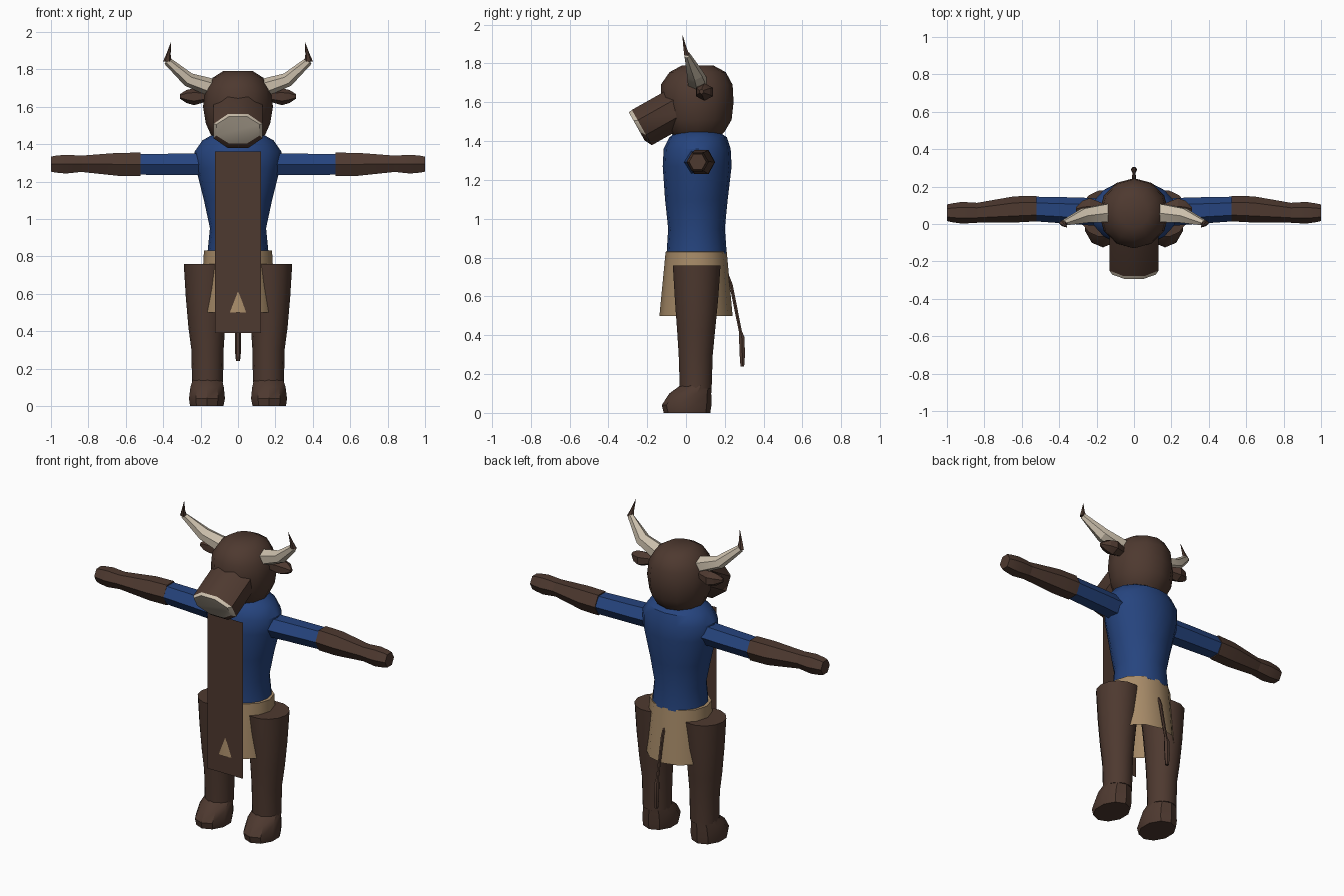
import bpy, bmesh, math
from mathutils import Vector

cube = bpy.data.objects.get("Cube")
if cube:
    bpy.data.objects.remove(cube, do_unlink=True)


def material(name, rgb):
    mat = bpy.data.materials.new(name)
    mat.use_nodes = True
    colour = (*rgb, 1)
    mat.diffuse_color = colour
    bsdf = mat.node_tree.nodes["Principled BSDF"]
    bsdf.inputs["Base Color"].default_value = colour
    bsdf.inputs["Roughness"].default_value = 0.9
    return mat


HIDE = material("brown hide", (0.076, 0.041, 0.029))
SHIRT = material("blue cloth", (0.019, 0.058, 0.21))
SKIRT = material("tan cloth", (0.39, 0.26, 0.14))
BONE = material("pale horn", (0.6, 0.52, 0.41))

X, Y, Z = Vector((1, 0, 0)), Vector((0, 1, 0)), Vector((0, 0, 1))


def finish(name, bm, mats, rule=None, angle=35):
    """Turn a bmesh into an object, colour it by rule and shade it."""
    bmesh.ops.recalc_face_normals(bm, faces=bm.faces)
    if rule:
        for f in bm.faces:
            f.material_index = rule(f.calc_center_median(), f.normal)
    mesh = bpy.data.meshes.new(name)
    bm.to_mesh(mesh)
    bm.free()
    for mat in mats:
        mesh.materials.append(mat)
    obj = bpy.data.objects.new(name, mesh)
    bpy.context.collection.objects.link(obj)
    bpy.ops.object.select_all(action="DESELECT")
    obj.select_set(True)
    bpy.context.view_layer.objects.active = obj
    bpy.ops.object.shade_smooth_by_angle(angle=math.radians(angle))
    return obj


def loft(name, sections, sides, mats, axis=None, turn=0.0, rule=None,
         side=1, caps=True, angle=35):
    """Skin sections (x, y, z, cross radius, depth radius) along a path."""
    bm = bmesh.new()
    centres = [Vector((s[0] * side, s[1], s[2])) for s in sections]
    rings = []
    for i, (c, s) in enumerate(zip(centres, sections)):
        t = axis or (centres[min(i + 1, len(centres) - 1)]
                     - centres[max(i - 1, 0)]).normalized()
        ref = X if abs(t.dot(Y)) > 0.75 else Y
        v = (ref - t * ref.dot(t)).normalized()
        u = v.cross(t)
        ring = []
        for k in range(sides):
            a = math.tau * (k + turn) / sides
            ring.append(bm.verts.new(c + u * s[3] * math.cos(a) + v * s[4] * math.sin(a)))
        rings.append(ring)
    for a, b in zip(rings, rings[1:]):
        for k in range(sides):
            j = (k + 1) % sides
            bm.faces.new((a[k], a[j], b[j], b[k]))
    if caps:
        bm.faces.new(rings[0])
        bm.faces.new(rings[-1])
    return finish(name, bm, mats, rule, angle)


def upright(rows):
    """Rows (z, half width, front y, back y) to sections centred on x = 0."""
    return [(0, (f + b) / 2, z, w, (b - f) / 2) for z, w, f, b in rows]


# Shirt
loft("shirt", upright([
    (0.82, 0.163, -0.10, 0.21), (0.95, 0.150, -0.092, 0.20),
    (1.10, 0.182, -0.108, 0.215), (1.27, 0.225, -0.12, 0.235),
    (1.36, 0.232, -0.115, 0.23), (1.42, 0.19, -0.085, 0.21),
    (1.46, 0.12, -0.03, 0.15)]), 16, [SHIRT], Z)

# Skirt, open below
loft("skirt", upright([
    (0.50, 0.20, -0.137, 0.24), (0.83, 0.182, -0.105, 0.21),
    (0.832, 0.12, -0.05, 0.16)]), 12, [SKIRT], Z, caps=False)

# Hanging apron
bm = bmesh.new()
bm.faces.new([bm.verts.new(p) for p in (
    (-0.122, -0.126, 0.39), (0.122, -0.126, 0.39),
    (0.122, -0.126, 1.36), (-0.122, -0.126, 1.36))])
finish("apron", bm, [HIDE])

# Head
loft("head", upright([
    (1.41, 0.10, -0.04, 0.16), (1.45, 0.145, -0.09, 0.20),
    (1.51, 0.172, -0.115, 0.235), (1.60, 0.187, -0.13, 0.245),
    (1.69, 0.175, -0.13, 0.24), (1.755, 0.135, -0.085, 0.205),
    (1.79, 0.08, -0.02, 0.14)]), 12, [HIDE], Z)

# Muzzle with a pale nose on its bevelled end
back = Vector((0, 0.87, 0.49)).normalized()
up = Vector((0, -0.49, 0.87)).normalized()
nose = Vector((0, -0.245, 1.46))


def muzzle_section(depth, lift, tall, wide):
    return (*(nose + back * depth + up * lift), tall, wide)


def nose_rule(centre, normal):
    d = centre - nose
    return 1 if d.dot(back) < 0.012 and d.dot(up) > -0.04 else 0


loft("muzzle", [
    muzzle_section(0.0, 0.018, 0.09, 0.125),
    muzzle_section(0.02, 0.0, 0.113, 0.143),
    muzzle_section(0.28, 0.0, 0.113, 0.143)],
    8, [HIDE, BONE], back, turn=0.5, rule=nose_rule, angle=50)

# Tail with a tuft
loft("tail", [
    (0, 0.20, 0.74, 0.009, 0.009), (0, 0.232, 0.66, 0.01, 0.01),
    (0, 0.28, 0.42, 0.009, 0.009), (0, 0.287, 0.39, 0.016, 0.016),
    (0, 0.29, 0.30, 0.017, 0.016), (0, 0.29, 0.24, 0.011, 0.011)], 6, [HIDE])

for side, label in ((1, "left"), (-1, "right")):
    # Horn with a dark tip
    loft(label + "_horn", [
        (0.10, 0.06, 1.695, 0.045, 0.055), (0.15, 0.058, 1.705, 0.048, 0.055),
        (0.265, 0.045, 1.745, 0.038, 0.045), (0.378, 0.005, 1.845, 0.022, 0.015)],
        6, [BONE], side=side, angle=25)
    loft(label + "_horn_tip", [
        (0.378, 0.005, 1.842, 0.023, 0.016), (0.372, -0.005, 1.88, 0.012, 0.01),
        (0.358, -0.018, 1.945, 0.001, 0.001)],
        6, [HIDE], Z, side=side, angle=25)

    # Ear
    loft(label + "_ear", [
        (0.13, 0.075, 1.66, 0.022, 0.025), (0.235, 0.095, 1.653, 0.045, 0.05),
        (0.275, 0.09, 1.655, 0.035, 0.04), (0.31, 0.08, 1.655, 0.012, 0.012)],
        6, [HIDE], X, side=side, angle=25)

    # Sleeve, forearm and hand
    loft(label + "_sleeve", [
        (0.15, 0.06, 1.292, 0.068, 0.075), (0.30, 0.07, 1.292, 0.066, 0.072),
        (0.525, 0.08, 1.292, 0.064, 0.066)],
        6, [SHIRT], X, turn=0.5, side=side, angle=25)
    loft(label + "_forearm", [
        (0.522, 0.082, 1.292, 0.072, 0.068), (0.64, 0.078, 1.292, 0.071, 0.07),
        (0.84, 0.06, 1.295, 0.05, 0.053)],
        6, [HIDE], X, turn=0.5, side=side, angle=25)
    loft(label + "_hand", [
        (0.835, 0.06, 1.295, 0.05, 0.053), (0.92, 0.06, 1.293, 0.058, 0.058),
        (0.975, 0.06, 1.293, 0.052, 0.05), (1.0, 0.06, 1.293, 0.046, 0.044)],
        6, [HIDE], X, turn=0.5, side=side, angle=25)

    # Leg and boot
    loft(label + "_leg", [
        (0.163, 0.05, 0.125, 0.083, 0.084), (0.163, 0.05, 0.30, 0.086, 0.09),
        (0.167, 0.052, 0.42, 0.098, 0.10), (0.167, 0.054, 0.58, 0.112, 0.114),
        (0.162, 0.055, 0.76, 0.128, 0.126)], 14, [HIDE], Z, side=side)
    loft(label + "_boot", [
        (0.167, 0.005, 0.0, 0.094, 0.12), (0.166, 0.003, 0.04, 0.101, 0.128),
        (0.165, 0.022, 0.10, 0.094, 0.108), (0.164, 0.05, 0.14, 0.082, 0.081)],
        10, [HIDE], Z, turn=0.5, side=side)
